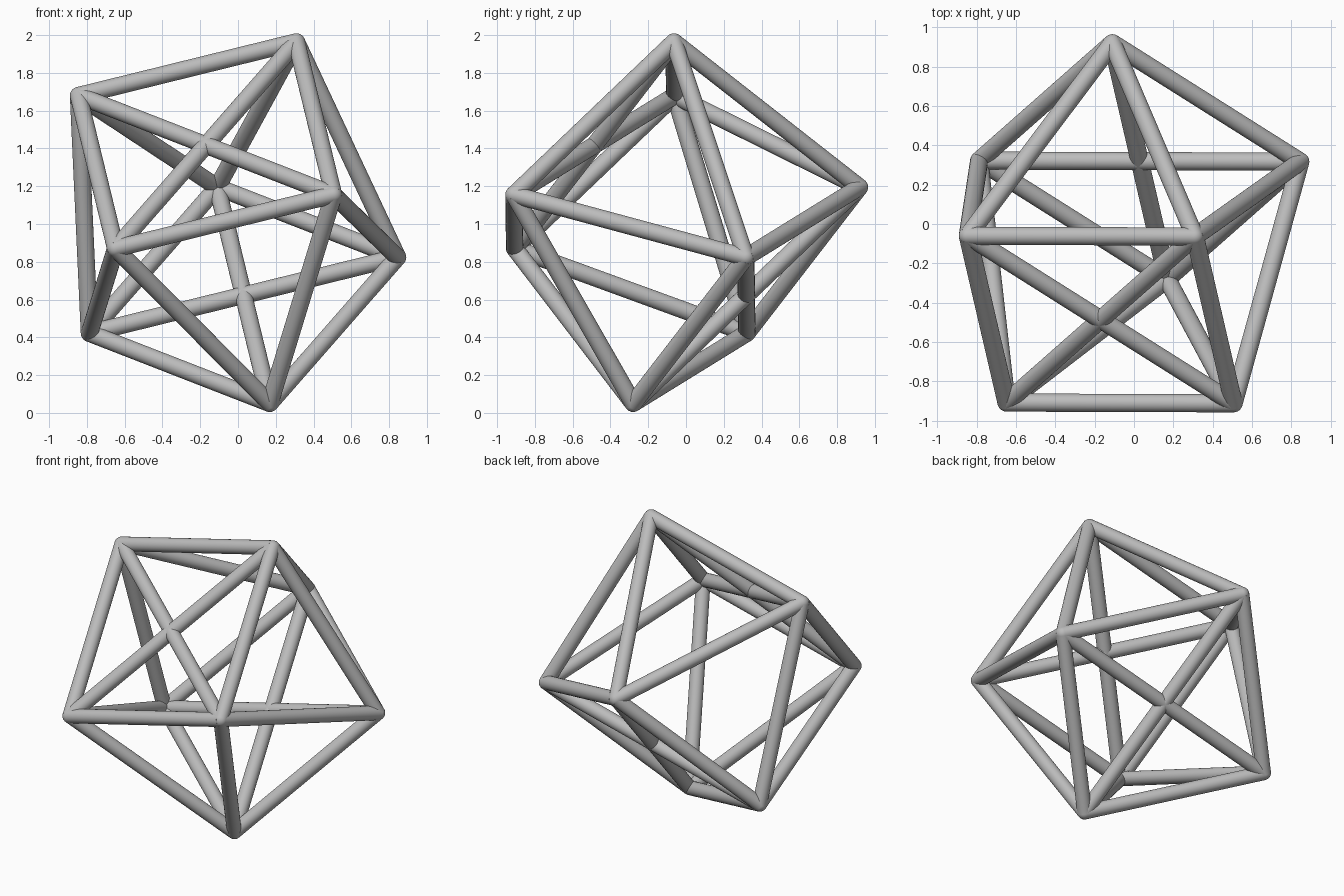
import bpy
import math
from mathutils import Vector

cube = bpy.data.objects.get("Cube")
if cube:
    bpy.data.objects.remove(cube, do_unlink=True)

ROD = 0.046        # rod radius
RING = 0.84        # radius of each square's corner circle
HALF = 0.574       # half the distance between the two squares
CENTRE = Vector((-0.07, -0.083, 1.02))

grey = bpy.data.materials.new("plain_grey")
grey.use_nodes = True
grey.diffuse_color = (0.5, 0.5, 0.5, 1)
grey.node_tree.nodes["Principled BSDF"].inputs["Base Color"].default_value = (0.5, 0.5, 0.5, 1)

# Tilted frame: the axis joins the middles of the two squares
axis = Vector((0.173, 0.702, -0.693)).normalized()
side = Vector((0.972, 0, 0.236))
side = (side - axis * side.dot(axis)).normalized()
across = axis.cross(side)


def corners(offset, twist):
    """Four corners of a square lying across the axis."""
    ring = []
    for i in range(4):
        a = math.radians(90 * i + twist)
        ring.append(CENTRE + axis * offset + (side * math.cos(a) + across * math.sin(a)) * RING)
    return ring


def finish(name):
    ob = bpy.context.object
    ob.name = name
    ob.data.materials.append(grey)
    bpy.ops.object.shade_smooth_by_angle(angle=math.radians(40))


def rod(name, a, b):
    bpy.ops.mesh.primitive_cylinder_add(vertices=32, radius=ROD, depth=(b - a).length, location=(a + b) / 2,
                                        rotation=(b - a).to_track_quat('Z', 'Y').to_euler())
    finish(name)


def joint(name, p):
    bpy.ops.mesh.primitive_uv_sphere_add(segments=24, ring_count=12, radius=ROD, location=p)
    finish(name)


upper = corners(-HALF, 45)
lower = corners(HALF, 0)

# Square rims, crossed braces and rounded corners
for label, ring in (("upper", upper), ("lower", lower)):
    for i in range(4):
        rod(label + "_square_edge", ring[i], ring[(i + 1) % 4])
        joint(label + "_corner", ring[i])
    for i in range(2):
        rod(label + "_cross_brace", ring[i], ring[i + 2])

# Zigzag struts between the squares
for i in range(4):
    rod("side_strut", upper[i], lower[i])
    rod("side_strut", upper[i], lower[(i + 1) % 4])
